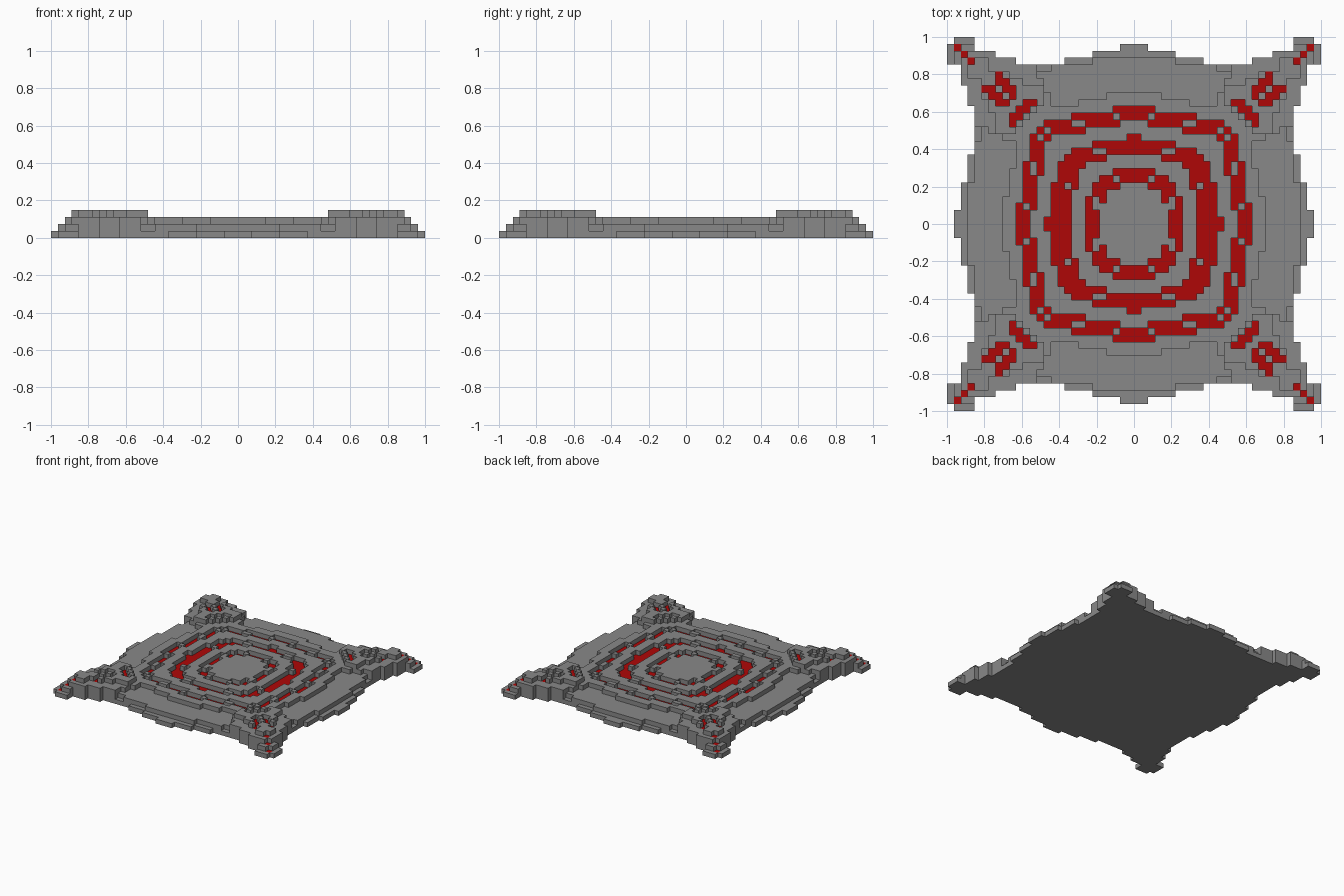
import bpy, bmesh

cube = bpy.data.objects.get("Cube")
if cube:
    bpy.data.objects.remove(cube, do_unlink=True)

N = 27            # cells from the centre to the edge
C = 1.0 / N       # cell size


def material(name, rgb):
    m = bpy.data.materials.new(name)
    m.use_nodes = True
    m.diffuse_color = (*rgb, 1)
    bsdf = next(n for n in m.node_tree.nodes if n.type == 'BSDF_PRINCIPLED')
    bsdf.inputs["Base Color"].default_value = (*rgb, 1)
    bsdf.inputs["Roughness"].default_value = 0.9
    return m


STONE = material("stone grey", (0.25, 0.25, 0.25))
RED = material("deep red", (0.43, 0.002, 0.002))


# Stepped outlines: (first column past the step, depth), mirrored on the diagonal
EDGE = [(2, 26), (6, 25), (10, 24), (17, 23), (20, 24), (23, 25), (26, 27), (27, 26)]
APRON = [(6, 24), (12, 23), (15, 22), (26, 26)]
PLATEAU = [(4, 19), (8, 18), (17, 17), (18, 8), (19, 4)]
MOUND = [(13, 0), (16, 20), (18, 21), (21, 22), (23, 24), (24, 23)]


def depth(steps, i):
    return next((d for limit, d in steps if i < limit), 0)


def inside(steps, i, j):
    return j < depth(steps, i) and i < depth(steps, j)


# Red inlays of one quadrant: (row, first column, last column)
def spans(rows, mirror=True):
    cells = set()
    for j, a, b in rows:
        for i in range(a, b + 1):
            cells.add((i, j))
            if mirror:
                cells.add((j, i))
    return cells


outer_ring = spans([(16, 0, 2), (15, 0, 1), (15, 3, 8), (14, 2, 6), (14, 9, 12),
                    (13, 7, 11), (13, 13, 13), (12, 12, 12)])
middle_ring = spans([(12, 0, 0), (11, 0, 5), (10, 0, 3), (10, 6, 8),
                     (9, 6, 9), (8, 7, 8)])
middle_ring |= {(9, j) for j in range(5)} | {(4, 9), (5, 9), (10, 4), (10, 5), (8, 5), (8, 6)}
inner_ring = spans([(7, 0, 2), (6, 0, 1), (6, 3, 4), (5, 2, 5), (4, 4, 5),
                    (3, 4, 4), (3, 6, 6), (2, 6, 6), (1, 5, 6), (0, 5, 6)], mirror=False)
flower = spans([(21, 19, 19), (20, 18, 19), (19, 17, 18), (18, 17, 17)])
bar = spans([(17, 14, 15), (16, 15, 16)])
tip = {(23, 23): 3, (24, 24): 2, (25, 25): 1}
rings = outer_ring | middle_ring | inner_ring
red_cells = rings | flower | bar | set(tip)


def height(i, j):
    """Number of storeys on a cell of the quadrant."""
    if not inside(EDGE, i, j):
        return 0
    if (i, j) in rings:
        return 2
    if (i, j) in tip:
        return tip[i, j]
    if (i, j) in flower or (i, j) in bar:
        return 3
    lo, hi = min(i, j), max(i, j)
    # raised corners
    if i + j >= 30 and lo >= 13 and inside(MOUND, i, j):
        return 4
    if i + j >= 28 and hi < 25 and lo >= 12 + (hi - 17) // 2:
        return 3
    # central plateau and surrounding apron
    if inside(PLATEAU, i, j):
        return 3
    return 2 if inside(APRON, i, j) else 1


def fold(k):
    return k if k >= 0 else -k - 1


H = {(x, y): height(fold(x), fold(y))
     for x in range(-N, N) for y in range(-N, N)}


def storey(name, level):
    """One slab of cells with its exposed faces only."""
    bm = bmesh.new()
    z0, z1 = (level - 1) * C, level * C

    def face(points, slot):
        f = bm.faces.new([bm.verts.new(p) for p in points])
        f.material_index = slot

    for (x, y), h in H.items():
        if h < level:
            continue
        a, b, c, d = x * C, (x + 1) * C, y * C, (y + 1) * C
        slot = int(h == level and (fold(x), fold(y)) in red_cells)
        if h == level:
            face([(a, c, z1), (b, c, z1), (b, d, z1), (a, d, z1)], slot)
        if level == 1:
            face([(a, d, z0), (b, d, z0), (b, c, z0), (a, c, z0)], 0)
        sides = [((1, 0), (b, c), (b, d)), ((-1, 0), (a, d), (a, c)),
                 ((0, 1), (b, d), (a, d)), ((0, -1), (a, c), (b, c))]
        for (dx, dy), p, q in sides:
            if H.get((x + dx, y + dy), 0) < level:
                face([(*p, z0), (*q, z0), (*q, z1), (*p, z1)], slot)
    bmesh.ops.remove_doubles(bm, verts=bm.verts, dist=C * 0.01)
    mesh = bpy.data.meshes.new(name)
    bm.to_mesh(mesh)
    bm.free()
    mesh.materials.append(STONE)
    mesh.materials.append(RED)
    ob = bpy.data.objects.new(name, mesh)
    bpy.context.collection.objects.link(ob)


for n, part in enumerate(["base_slab", "apron", "plateau", "corner_mounds"], 1):
    storey(part, n)
